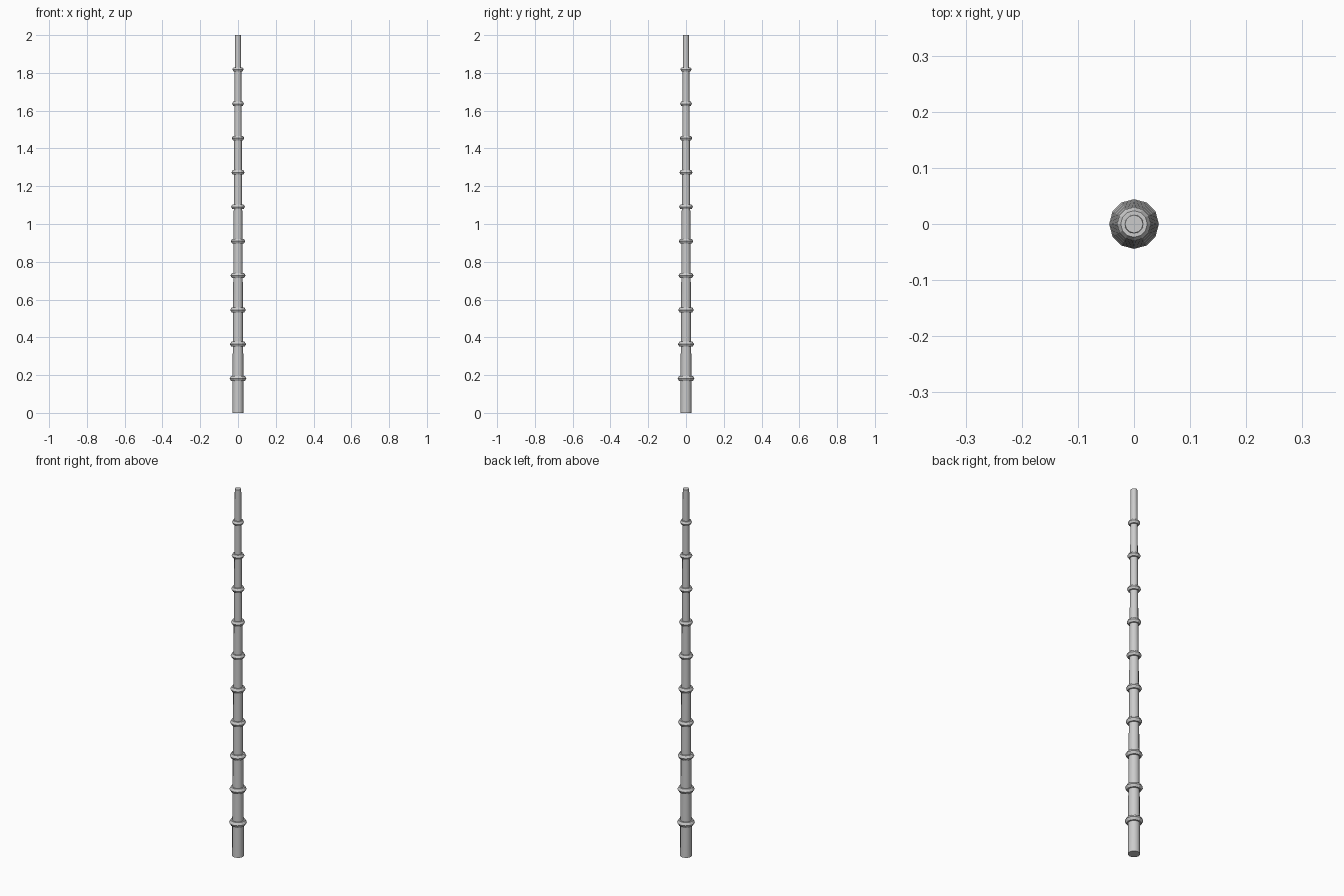
import bpy

if "Cube" in bpy.data.objects:
    bpy.data.objects.remove(bpy.data.objects["Cube"])

HEIGHT, R_BOTTOM, R_TOP, NODES = 2.0, 0.03, 0.016, 10

# Tapered pole
bpy.ops.mesh.primitive_cone_add(vertices=12, radius1=R_BOTTOM, radius2=R_TOP,
                                depth=HEIGHT, location=(0, 0, HEIGHT / 2))
pole = bpy.context.object
pole.name = "pole"
bpy.ops.object.shade_smooth_by_angle()

# Ridged node rings, shrinking with the pole
for i in range(1, NODES + 1):
    t = i / (NODES + 1)
    r = R_BOTTOM + (R_TOP - R_BOTTOM) * t
    bpy.ops.mesh.primitive_torus_add(major_segments=12, minor_segments=6,
                                     major_radius=r, minor_radius=r * 0.25 + 0.0085,
                                     location=(0, 0, HEIGHT * t))
    bpy.context.object.name = f"node_ring_{i}"
